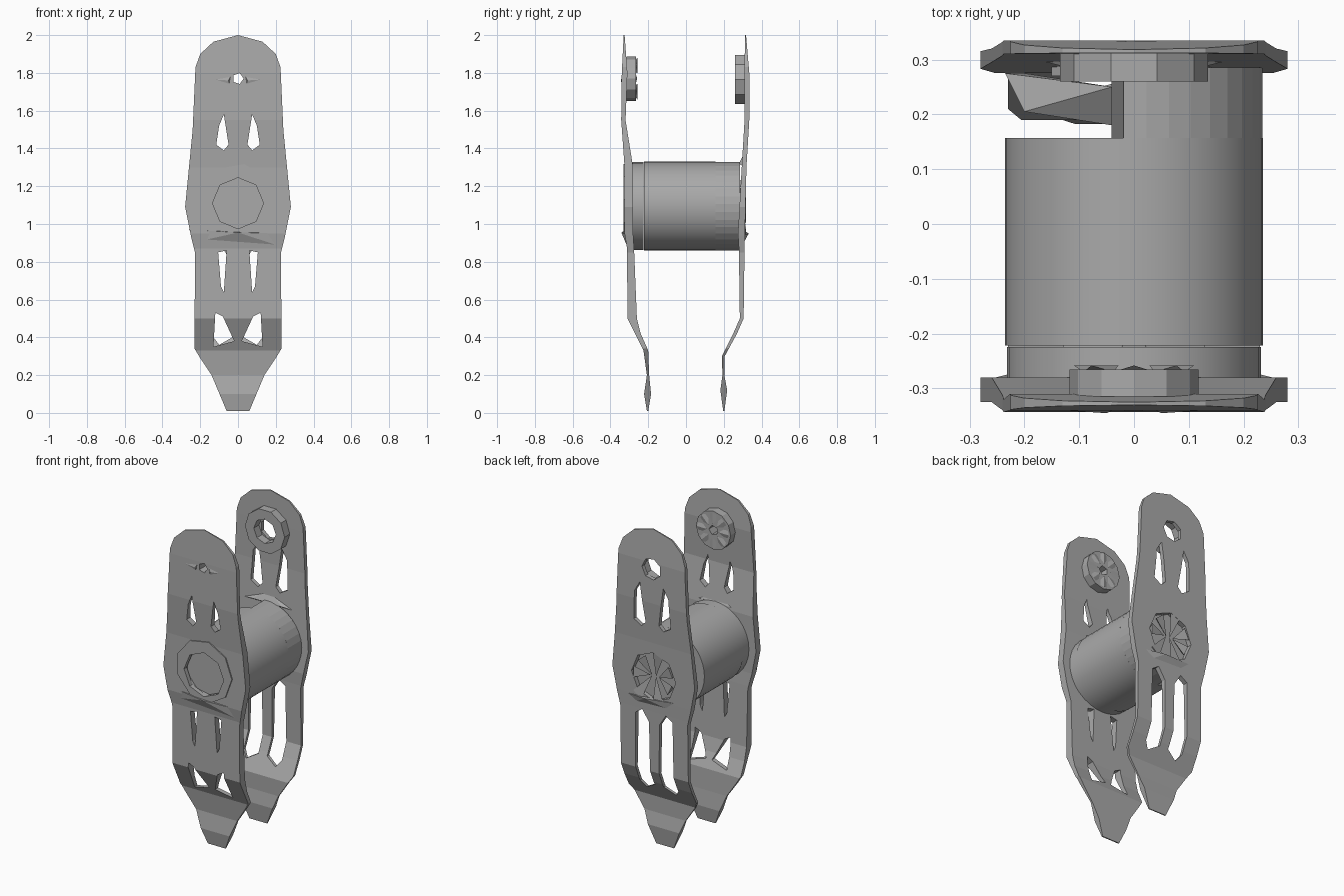
import bpy, bmesh, math, random
from mathutils import Vector

random.seed(4)
cube = bpy.data.objects.get("Cube")
if cube:
    bpy.data.objects.remove(cube, do_unlink=True)

grey = bpy.data.materials.new("worn grey metal")
grey.use_nodes = True
color = (0.40, 0.40, 0.40, 1)
grey.diffuse_color = color
grey.node_tree.nodes["Principled BSDF"].inputs["Base Color"].default_value = color

HUB_Z = 1.095


def finish(name, bm, smooth=False):
    bmesh.ops.recalc_face_normals(bm, faces=bm.faces)
    mesh = bpy.data.meshes.new(name)
    bm.to_mesh(mesh)
    bm.free()
    mesh.materials.append(grey)
    obj = bpy.data.objects.new(name, mesh)
    bpy.context.collection.objects.link(obj)
    if smooth:
        bpy.ops.object.select_all(action="DESELECT")
        obj.select_set(True)
        bpy.context.view_layer.objects.active = obj
        bpy.ops.object.shade_smooth_by_angle(angle=math.radians(35))
    return obj


def circle(r, z, n, x=0.0, start=0.0, sweep=math.tau):
    return [(x + r * math.cos(start + sweep * i / n), z + r * math.sin(start + sweep * i / n))
            for i in range(n)]


def mirrored(points):
    return [points, [(-x, z) for x, z in points]]


def sample(profile, z):
    """Outer and inner depth of a plate at height z."""
    for (z1, o1, i1), (z0, o0, i0) in zip(profile, profile[1:]):
        if z >= z0:
            t = min(1, (z - z0) / (z1 - z0))
            return o0 + (o1 - o0) * t, i0 + (i1 - i0) * t
    return profile[-1][1:]


def sheet(loops):
    """Fill an outline with holes in the XZ plane."""
    bm = bmesh.new()
    for loop in loops:
        vs = [bm.verts.new((x, 0, z)) for x, z in loop]
        for a, b in zip(vs, vs[1:] + vs[:1]):
            bm.edges.new((a, b))
    bmesh.ops.triangle_fill(bm, use_beauty=True, edges=bm.edges[:])
    return bm


def plate(name, side, loops, profile):
    bm = sheet(loops)
    for z, _, _ in profile[1:-1]:
        bmesh.ops.bisect_plane(bm, geom=bm.verts[:] + bm.edges[:] + bm.faces[:],
                               plane_co=(0, 0, z), plane_no=(0, 0, 1), dist=1e-4)
    outer = bm.verts[:]
    ret = bmesh.ops.extrude_face_region(bm, geom=bm.faces[:], use_keep_orig=True)
    inner = [g for g in ret["geom"] if isinstance(g, bmesh.types.BMVert)]
    for verts, k in ((outer, 0), (inner, 1)):
        for v in verts:
            v.co.y = side * sample(profile, v.co.z)[k]
    return finish(name, bm)


def prism(name, loops, y0, y1, smooth=False):
    bm = sheet(loops)
    for v in bm.verts:
        v.co.y = y0
    ret = bmesh.ops.extrude_face_region(bm, geom=bm.faces[:], use_keep_orig=True)
    for g in ret["geom"]:
        if isinstance(g, bmesh.types.BMVert):
            g.co.y = y1
    return finish(name, bm, smooth)


def hull(name, points):
    bm = bmesh.new()
    for p in points:
        bm.verts.new(p)
    bmesh.ops.convex_hull(bm, input=bm.verts[:])
    return finish(name, bm)


# Shared plate outline, right half from tip to crown
half = [(0.06, 0.01), (0.14, 0.2), (0.2, 0.29), (0.23, 0.34), (0.228, 0.85), (0.25, 0.94),
        (0.28, 1.09), (0.24, 1.5), (0.225, 1.83), (0.2, 1.9), (0.13, 1.965)]
outline = half + [(0, 2.0)] + [(-x, z) for x, z in reversed(half)]

upper_slot = [(0.05, 1.42), (0.075, 1.39), (0.115, 1.42), (0.1, 1.52), (0.075, 1.58)]
front_slots = mirrored(upper_slot)
front_slots += mirrored([(0.06, 0.86), (0.075, 0.64), (0.09, 0.67), (0.105, 0.85)])
front_slots += mirrored([(0.02, 0.38), (0.08, 0.51), (0.12, 0.53), (0.13, 0.35)])
back_slots = mirrored([(0.045, 1.42), (0.075, 1.39), (0.125, 1.42), (0.115, 1.6), (0.08, 1.66)])
back_slots += mirrored([(0.035, 0.8), (0.08, 0.87), (0.125, 0.84), (0.13, 0.4),
                        (0.1, 0.36), (0.03, 0.4)])

# Bent plates with slots, hub openings and eyelets
front_profile = [(2.0, .33, .325), (1.8, .34, .31), (1.55, .343, .32), (1.3, .325, .28),
                 (.95, .325, .28), (.87, .312, .275), (.5, .31, .26), (.42, .27, .24),
                 (.33, .225, .2), (.2, .207, .195), (.1, .222, .185), (.01, .207, .2)]
back_profile = [(2.0, .318, .312), (1.8, .335, .31), (1.55, .335, .31), (1.3, .32, .295),
                (.95, .312, .275), (.87, .31, .28), (.5, .305, .285), (.42, .27, .25),
                (.3, .205, .19), (.2, .203, .193), (.12, .218, .182), (.01, .203, .197)]
front_hub_hole = circle(0.15, 1.12, 9)
back_hub_hole = circle(0.15, 1.09, 8)
plate("front_plate", -1, [outline, front_hub_hole, circle(0.03, 1.77, 5)] + front_slots,
      front_profile)
plate("back_plate", 1, [outline, back_hub_hole, circle(0.065, 1.76, 7)] + back_slots,
      back_profile)

# Barrel between the plates, with its collars
prism("barrel", [circle(0.235, HUB_Z, 40)], -0.222, 0.157, True)
prism("front_collar", [circle(0.232, HUB_Z, 32)], -0.29, -0.224, True)
arc = circle(0.235, HUB_Z, 20, start=-math.radians(100), sweep=math.radians(205))
prism("back_collar", [arc], 0.157, 0.285)
hull("back_collar_spike", [(-.235, .275, 1.1), (-.2, .205, 1.15), (-.04, .18, 1.2),
                           (-.04, .25, 1.25), (-.2, .275, 1.0)])

# Hub faces seen through the plate openings
prism("front_hub_rim", [circle(0.19, 1.13, 9), circle(0.135, 1.11, 8)], -0.305, -0.332)
prism("back_hub_disc", [circle(0.16, 1.09, 9)], 0.27, 0.287)
for i in range(7):
    a = math.tau * i / 7
    r = random.uniform(0.12, 0.18)
    tip = Vector((r * math.cos(a), 0.318, 1.09 + r * math.sin(a)))
    side = Vector((-math.sin(a), 0, math.cos(a))) * 0.035
    hull("back_hub_spoke", [tip + side, tip - side, (0.03 * math.cos(a), 0.3, 1.09),
                            tip + Vector((0, -0.035, 0))])

# Raised folds across the plates
hull("front_lower_fold", [(-.26, -.315, .97), (.25, -.315, .95), (0, -.342, .955),
                          (-.2, -.315, .91), (.2, -.315, .89), (0, -.29, .9)])
hull("back_lower_fold", [(-.25, .3, .97), (.25, .3, .94), (.05, .332, .95),
                         (-.15, .3, .9), (.15, .3, .89)])
for name, s in (("front_inner_ledge", -1), ("back_inner_ledge", 1)):
    hull(name, [(-.22, s * .31, 1.3), (.22, s * .31, 1.3), (.1, s * .28, 1.32),
                (-.1, s * .28, 1.32), (0, s * .31, 1.38)])

# Upper bosses: slotted disc in front, open ring at the back
prism("front_boss", [circle(0.118, 1.77, 12), circle(0.03, 1.77, 5)], -0.315, -0.265)
for i in range(8):
    a = math.tau * i / 8
    hull("front_boss_rib", [(0.04 * math.cos(a), -.258, 1.77 + 0.04 * math.sin(a)),
                            (0.11 * math.cos(a), -.258, 1.77 + 0.11 * math.sin(a)),
                            (0.1 * math.cos(a + .4), -.27, 1.77 + 0.1 * math.sin(a + .4)),
                            (0.1 * math.cos(a - .4), -.27, 1.77 + 0.1 * math.sin(a - .4))])
prism("back_ring", [circle(0.135, 1.765, 10), circle(0.075, 1.765, 8)], 0.26, 0.315)

# Small pointed ribs beside the front eyelet
for s in (-1, 1):
    hull("front_eyelet_rib", [(s * .03, -.335, 1.8), (s * .2, -.335, 1.77),
                              (s * .05, -.345, 1.76), (s * .04, -.33, 1.7)])
